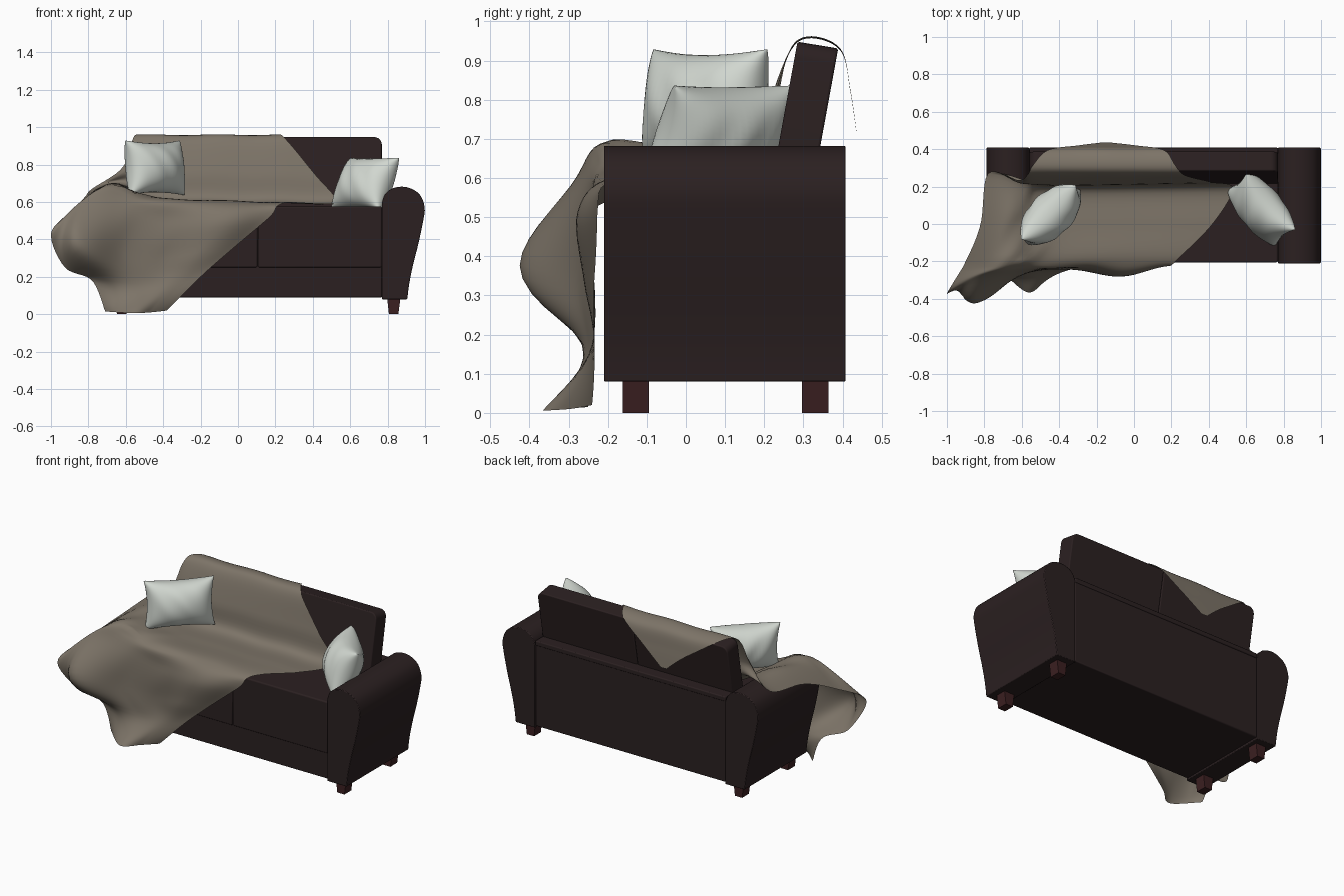
import bpy, bmesh, math
from mathutils import Vector

cube = bpy.data.objects.get("Cube")
if cube:
    bpy.data.objects.remove(cube, do_unlink=True)

MID = 0.105                 # centre line of the sofa frame
IN_L, IN_R = -0.56, 0.77    # inner faces of the arms


def material(name, rgb):
    m = bpy.data.materials.new(name)
    m.use_nodes = True
    m.diffuse_color = (*rgb, 1)
    m.node_tree.nodes["Principled BSDF"].inputs["Base Color"].default_value = (*rgb, 1)
    return m


brown = material("dark brown leather", (0.024, 0.0145, 0.015))
wood = material("red brown wood", (0.044, 0.014, 0.015))
wool = material("taupe wool", (0.205, 0.175, 0.138))
linen = material("pale grey linen", (0.64, 0.68, 0.63))


def finish(name, bm, mat, bevel=0.0, segments=3, angle=35):
    bmesh.ops.recalc_face_normals(bm, faces=bm.faces)
    mesh = bpy.data.meshes.new(name)
    bm.to_mesh(mesh)
    bm.free()
    mesh.materials.append(mat)
    ob = bpy.data.objects.new(name, mesh)
    bpy.context.collection.objects.link(ob)
    if bevel:
        mod = ob.modifiers.new("soft edges", 'BEVEL')
        mod.width, mod.segments, mod.limit_method = bevel, segments, 'ANGLE'
        mod.angle_limit = math.radians(40)
    bpy.ops.object.select_all(action='DESELECT')
    ob.select_set(True)
    bpy.context.view_layer.objects.active = ob
    bpy.ops.object.shade_smooth_by_angle(angle=math.radians(angle))
    return ob


def extrude(name, points, offset, mat, bevel=0.0, segments=3):
    """Closed planar outline swept along an offset vector."""
    bm = bmesh.new()
    face = bm.faces.new([bm.verts.new(p) for p in points])
    out = bmesh.ops.extrude_face_region(bm, geom=[face])
    new = [v for v in out["geom"] if isinstance(v, bmesh.types.BMVert)]
    bmesh.ops.translate(bm, vec=offset, verts=new)
    return finish(name, bm, mat, bevel, segments)


def box(name, x, y, z, mat, bevel=0.0):
    pts = [(x[0], y[0], z[0]), (x[1], y[0], z[0]), (x[1], y[1], z[0]), (x[0], y[1], z[0])]
    return extrude(name, pts, (0, 0, z[1] - z[0]), mat, bevel)


def spline(points, t):
    """Catmull-Rom curve through the points, t from 0 to 1."""
    n = len(points) - 1
    i = min(int(t * n), n - 1)
    f = t * n - i
    a, b, c, d = (points[min(max(k, 0), n)] for k in range(i - 1, i + 3))
    return 0.5 * (2 * b + (c - a) * f + (2 * a - 5 * b + 4 * c - d) * f ** 2
                  + (3 * b - a - 3 * c + d) * f ** 3)


# Rolled arms, tapering towards the floor
arm_profile = [Vector(p) for p in [
    (0.77, 0.60), (0.785, 0.64), (0.82, 0.67), (0.875, 0.682), (0.93, 0.67), (0.975, 0.635),
    (0.998, 0.57), (0.99, 0.50), (0.965, 0.38), (0.935, 0.26), (0.915, 0.16), (0.905, 0.08)]]
curve = [spline(arm_profile, i / 44) for i in range(45)] + [Vector((0.77, 0.08))]
for side in ("left", "right"):
    pts = [(p.x if side == "left" else 2 * MID - p.x, -0.21, p.y) for p in curve]
    extrude(side + "_arm", pts, (0, 0.618, 0), brown, 0.004, 2)

# Frame
box("seat_base", (IN_L, IN_R), (-0.201, 0.40), (0.09, 0.40), brown, 0.004)
box("back_frame", (IN_L, IN_R), (0.29, 0.403), (0.09, 0.62), brown, 0.006)
box("back_frame_lip", (IN_L, IN_R), (0.285, 0.408), (0.60, 0.63), brown, 0.006)

# Seat and back cushions, one pair on each half; back cushions round off at the outer top corner
for side, s in (("right", -1), ("left", 1)):
    inner, outer = MID + s * 0.001, MID + s * 0.664
    box(side + "_seat_cushion", sorted((inner, outer)), (-0.205, 0.26), (0.25, 0.576), brown, 0.008)
    front = [(inner, 0.55), (inner, 0.948)]
    for k in range(7):
        a = math.radians(90 - 15 * k)
        front.append((outer + s * 0.04 * (math.cos(a) - 1), 0.948 + 0.04 * (math.sin(a) - 1)))
    front.append((outer, 0.55))
    leaning = [(x, 0.212 + (z - 0.55) * 0.183, z) for x, z in front]
    extrude(side + "_back_cushion", leaning, (0, 0.104, -0.017), brown, 0.006)

# Feet, tapered sideways
for xs, s in (("left", 1), ("right", -1)):
    for ys, y in (("front", -0.162), ("back", 0.296)):
        pts = [(MID + s * x, y, z) for x, z in ((0.692, 0.09), (0.702, 0), (0.752, 0), (0.764, 0.09))]
        extrude(f"{ys}_{xs}_foot", pts, (0, 0.068, 0), wood)


# Throw pillows: two puffed sheets joined at a pinched seam
def pillow(name, centre, across, normal, half_w, half_h, puff):
    w, n = Vector(across).normalized(), Vector(normal).normalized()
    up = n.cross(w)
    steps = 28
    bm = bmesh.new()
    for s in (1, -1):
        grid = []
        for j in range(steps + 1):
            row = []
            for i in range(steps + 1):
                u, v = math.sin((i / steps - 0.5) * math.pi), math.sin((j / steps - 0.5) * math.pi)
                x = u * half_w * (1 - 0.09 * (1 - v * v))
                y = v * half_h * (1 - 0.11 * (1 - u * u))
                edge = max((1 - u ** 2) * (1 - v ** 2), 0)
                crease = 0.004 * math.sin(9 * u + 4 * v) * edge
                z = s * (puff * edge ** 0.45 + crease)
                row.append(bm.verts.new(Vector(centre) + w * x + up * y + n * z))
            grid.append(row)
        for j in range(steps):
            for i in range(steps):
                bm.faces.new((grid[j][i], grid[j][i + 1], grid[j + 1][i + 1], grid[j + 1][i]))
    bmesh.ops.remove_doubles(bm, verts=bm.verts, dist=0.0002)
    return finish(name, bm, linen, angle=50)


pillow("right_pillow", (-0.445, 0.05, 0.783), (1, 1, 0), (0.7, -0.7, 0.12), 0.205, 0.147, 0.115)
pillow("left_pillow", (0.68, 0.08, 0.697), (0.64, -0.77, 0), (-0.7, -0.58, 0.45), 0.2, 0.155, 0.11)

# Throw blanket: lofted through cross-paths, from the back tip to the floor
behind = [  # depth, height, left end, right end
    (0.436, 0.71, -0.13, -0.17), (0.42, 0.82, 0.01, -0.3), (0.395, 0.925, 0.16, -0.46),
    (0.315, 0.957, 0.22, -0.54), (0.262, 0.915, 0.27, -0.57)]
paths = [[(a, y, z), (b, y, z)] for y, z, a, b in behind]
paths += [
    [(0.41, 0.225, 0.75), (-0.5, 0.21, 0.76), (-0.62, 0.235, 0.78)],
    [(0.53, 0.19, 0.60), (-0.4, 0.18, 0.62), (-0.56, 0.2, 0.68), (-0.68, 0.25, 0.70), (-0.78, 0.27, 0.67)],
    [(0.42, 0.0, 0.592), (-0.4, 0.0, 0.61), (-0.56, 0.03, 0.66), (-0.68, 0.03, 0.70), (-0.82, 0.0, 0.62)],
    [(0.23, -0.19, 0.588), (-0.4, -0.2, 0.61), (-0.56, -0.19, 0.65), (-0.7, -0.19, 0.69), (-0.9, -0.2, 0.54)]]
hanging = [
    [(0.17, -0.225, 0.52), (-0.1, -0.27, 0.5), (-0.4, -0.225, 0.5), (-0.6, -0.26, 0.56),
     (-0.82, -0.28, 0.59), (-1.0, -0.37, 0.43)],
    [(-0.03, -0.225, 0.35), (-0.2, -0.255, 0.33), (-0.42, -0.225, 0.3), (-0.6, -0.27, 0.33),
     (-0.86, -0.42, 0.375), (-0.925, -0.29, 0.25)],
    [(-0.2, -0.225, 0.2), (-0.35, -0.24, 0.17), (-0.5, -0.24, 0.15), (-0.65, -0.26, 0.16), (-0.78, -0.24, 0.18)],
    [(-0.38, -0.24, 0.02), (-0.47, -0.29, 0.01), (-0.57, -0.355, 0.006), (-0.71, -0.25, 0.015)]]
paths += hanging


def resample(points, count):
    """Evenly spaced points along the smooth path."""
    fine = [spline([Vector(p) for p in points], i / 200) for i in range(201)]
    dist = [0.0]
    for a, b in zip(fine, fine[1:]):
        dist.append(dist[-1] + (b - a).length)
    out, k = [], 0
    for i in range(count):
        goal = dist[-1] * i / (count - 1)
        while k < 199 and dist[k + 1] < goal:
            k += 1
        f = (goal - dist[k]) / max(dist[k + 1] - dist[k], 1e-9)
        out.append(fine[k].lerp(fine[k + 1], f))
    return out


def clear_of_arm(p):
    """Keep the cloth resting on top of the arm."""
    if -0.215 < p.y < 0.41 and -0.8 < p.x < IN_L:
        x = 2 * MID - p.x
        top = max((c.y for c in curve if abs(c.x - x) < 0.015 and c.y > 0.5), default=0)
        p.z = max(p.z, top + 0.006)
    return p


COLS, ROWS = 54, 78
rails = list(zip(*[resample(p, COLS) for p in paths]))
bm = bmesh.new()
cloth = []
for rail in rails:
    column = []
    for j in range(ROWS + 1):
        p = spline(rail, j / ROWS)
        ripple = 0.5 + 0.5 * math.sin(17 * p.x + 6 * p.y - 5 * p.z)
        p.y -= 0.012 * ripple * (p.y < -0.2)
        p.z += 0.005 * ripple * (p.y > -0.2)
        column.append(bm.verts.new(clear_of_arm(p)))
    cloth.append(column)
for a, b in zip(cloth, cloth[1:]):
    for j in range(ROWS):
        bm.faces.new((a[j], b[j], b[j + 1], a[j + 1]))
finish("throw_blanket", bm, wool, angle=70)
